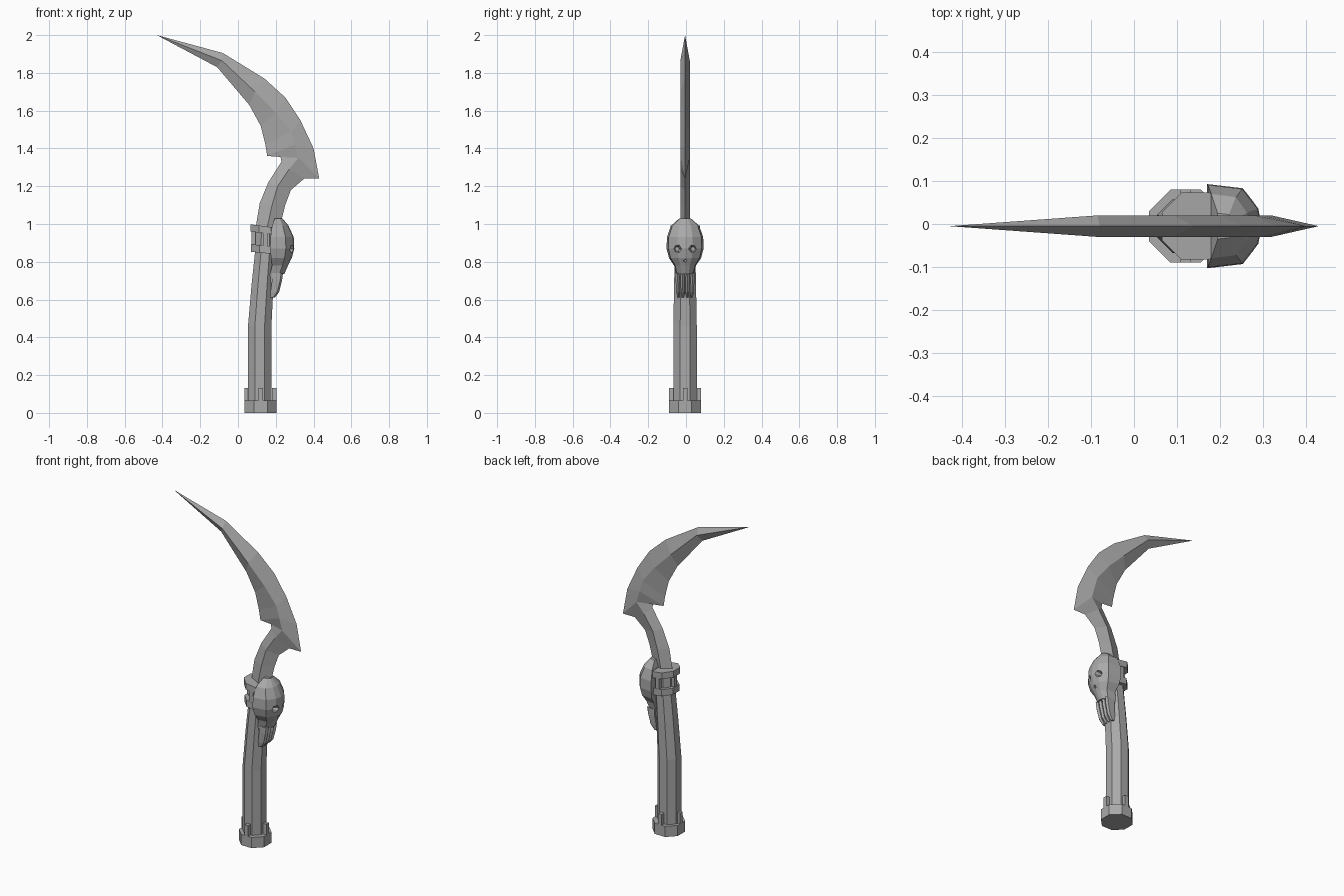
import bpy, bmesh, math
from mathutils import Vector, Matrix

if "Cube" in bpy.data.objects:
    bpy.data.objects.remove(bpy.data.objects["Cube"], do_unlink=True)

grey = bpy.data.materials.new("plain grey")
grey.use_nodes = True
grey.diffuse_color = (0.4, 0.4, 0.4, 1)
grey.node_tree.nodes["Principled BSDF"].inputs["Base Color"].default_value = (0.4, 0.4, 0.4, 1)

YC = -0.005  # middle plane of the weapon


def finish(name, bm):
    bmesh.ops.remove_doubles(bm, verts=bm.verts, dist=0.0001)
    bmesh.ops.recalc_face_normals(bm, faces=bm.faces)
    mesh = bpy.data.meshes.new(name)
    bm.to_mesh(mesh)
    bm.free()
    mesh.materials.append(grey)
    ob = bpy.data.objects.new(name, mesh)
    bpy.context.collection.objects.link(ob)
    return ob


def loft(name, rings):
    """Skin a stack of closed rings and cap both ends."""
    bm = bmesh.new()
    rows = [[bm.verts.new(p) for p in ring] for ring in rings]
    n = len(rows[0])
    for a, b in zip(rows, rows[1:]):
        for i in range(n):
            j = (i + 1) % n
            bm.faces.new((a[i], a[j], b[j], b[i]))
    bm.faces.new(rows[0])
    bm.faces.new(rows[-1])
    return finish(name, bm)


def octagon(x, z, r, tilt=0.0):
    """Eight-sided ring with flats facing the axes, leaning along x."""
    pts = []
    for k in range(8):
        a = math.radians(45 * k + 22.5)
        dx, dy = (f(a) * r / math.cos(math.pi / 8) for f in (math.cos, math.sin))
        pts.append((x + dx, YC + dy, z + dx * tilt))
    return pts


def block(name, centre, size, tilt=0.0):
    bm = bmesh.new()
    m = Matrix.Translation(centre) @ Matrix.Rotation(tilt, 4, 'Y') @ Matrix.Diagonal((*size, 1))
    bmesh.ops.create_cube(bm, size=1, matrix=m)
    return finish(name, bm)


# Handle, slightly bent towards the top
loft("handle", [octagon(x, z, r) for x, z, r in (
    (0.115, 0.03, 0.062), (0.115, 0.46, 0.062), (0.13, 0.68, 0.058),
    (0.145, 0.86, 0.054), (0.145, 0.98, 0.052))])

# Pommel with four prongs
loft("pommel", [octagon(0.12, z, 0.085) for z in (0, 0.065)])
for k, side in enumerate(("left", "back", "right", "front")):
    a = k * math.pi / 2
    c, s = math.cos(a), math.sin(a)
    block("pommel_prong_" + side, (0.12 + 0.073 * c, YC + 0.073 * s, 0.095),
          (0.024, 0.024, 0.072))

# Two collars under the blade, joined by posts
loft("upper_collar", [octagon(0.143, z, 0.078, -0.13) for z in (0.95, 0.988)])
loft("lower_collar", [octagon(0.146, z, 0.076, -0.1) for z in (0.845, 0.885)])
for k in range(4):
    a = k * math.pi / 2
    block(f"collar_post_{k + 1}",
          (0.144 + 0.06 * math.cos(a), YC + 0.063 * math.sin(a), 0.92),
          (0.024, 0.024, 0.09))

# Blade: rows of outer edge, ridge and inner edge from the tip to the shank
rows = [
    ((-0.43, 2.0), (-0.43, 2.0), (-0.43, 2.0)),
    ((-0.08, 1.905), (-0.085, 1.865), (-0.11, 1.83)),
    ((0.14, 1.77), (0.09, 1.70), (0.06, 1.63)),
    ((0.25, 1.67), (0.20, 1.59), (0.12, 1.52)),
    ((0.33, 1.55), (0.28, 1.49), (0.145, 1.42)),
    ((0.40, 1.40), (0.30, 1.42), (0.155, 1.36)),
    ((0.43, 1.24), (0.32, 1.35), (0.225, 1.355)),
    ((0.35, 1.24), (0.27, 1.29), (0.23, 1.33)),
    ((0.28, 1.18), (0.21, 1.20), (0.16, 1.22)),
    ((0.25, 1.10), (0.18, 1.10), (0.115, 1.11)),
    ((0.215, 0.96), (0.15, 0.96), (0.09, 0.96)),
]
bm = bmesh.new()
loops = []
for i, (outer, ridge, inner) in enumerate(rows):
    t = 0 if i == 0 else 0.025
    loops.append([bm.verts.new((p[0], YC + y, p[1])) for p, y in
                  ((outer, 0), (ridge, -t), (inner, 0), (ridge, t))])
for a, b in zip(loops, loops[1:]):
    for i in range(4):
        j = (i + 1) % 4
        if a is loops[0]:
            bm.faces.new((a[0], b[j], b[i]))
        else:
            bm.faces.new((a[i], a[j], b[j], b[i]))
bm.faces.new(loops[-1])
finish("blade", bm)


# Skull on the left side of the handle
def skull_ring(z, back, front, half):
    d = front - back
    side = [(back, half), (back + 0.65 * d, 0.9 * half), (front - 0.06 * d, 0.42 * half)]
    pts = side + [(front, 0)] + [(x, -y) for x, y in reversed(side)]
    return [(x, YC + y, z) for x, y in pts]


skull = loft("skull", [skull_ring(*r) for r in (
    (0.735, 0.17, 0.245, 0.048), (0.78, 0.18, 0.265, 0.058), (0.82, 0.175, 0.285, 0.085),
    (0.87, 0.17, 0.298, 0.098), (0.93, 0.172, 0.295, 0.096),
    (0.99, 0.18, 0.268, 0.075), (1.03, 0.195, 0.235, 0.03))])


# Eye sockets and nose hollow cut into the face
def hollow(y, z, radius, sides, turn):
    bm = bmesh.new()
    m = (Matrix.Translation((0.285, YC + y, z)) @ Matrix.Rotation(math.pi / 2, 4, 'Y')
         @ Matrix.Rotation(turn, 4, 'Z'))
    bmesh.ops.create_cone(bm, cap_ends=True, segments=sides, radius1=radius * 0.5,
                          radius2=radius * 1.3, depth=0.05, matrix=m)
    cutter = finish("hollow_cutter", bm)
    cutter.hide_render = True
    mod = skull.modifiers.new("hollow", 'BOOLEAN')
    mod.operation = 'DIFFERENCE'
    mod.solver = 'EXACT'
    mod.object = cutter
    bpy.context.view_layer.objects.active = skull
    bpy.ops.object.modifier_apply(modifier=mod.name)
    bpy.data.objects.remove(cutter, do_unlink=True)


for y in (-0.042, 0.042):
    hollow(y, 0.868, 0.023, 6, 0)
hollow(0, 0.805, 0.015, 3, math.pi)

# Jaw backing and four long tapering teeth
loft("jaw", [[(x, YC + y, z) for x, y in ((0.165, -w), (f, -w), (f, w), (0.165, w))]
             for z, f, w in ((0.625, 0.185, 0.03), (0.74, 0.212, 0.046))])
for k in range(4):
    y = YC + (k - 1.5) * 0.026
    rings = []
    for z, back, front, w in ((0.61, 0.172, 0.195, 0.006), (0.64, 0.172, 0.218, 0.01),
                              (0.70, 0.18, 0.233, 0.011), (0.74, 0.18, 0.238, 0.009)):
        mid = y + (z - 0.70) * (k - 1.5) * 0.03
        rings.append([(back, mid - w, z), (front - 0.01, mid - w, z), (front, mid, z),
                      (front - 0.01, mid + w, z), (back, mid + w, z)])
    loft(f"tooth_{k + 1}", rings)
